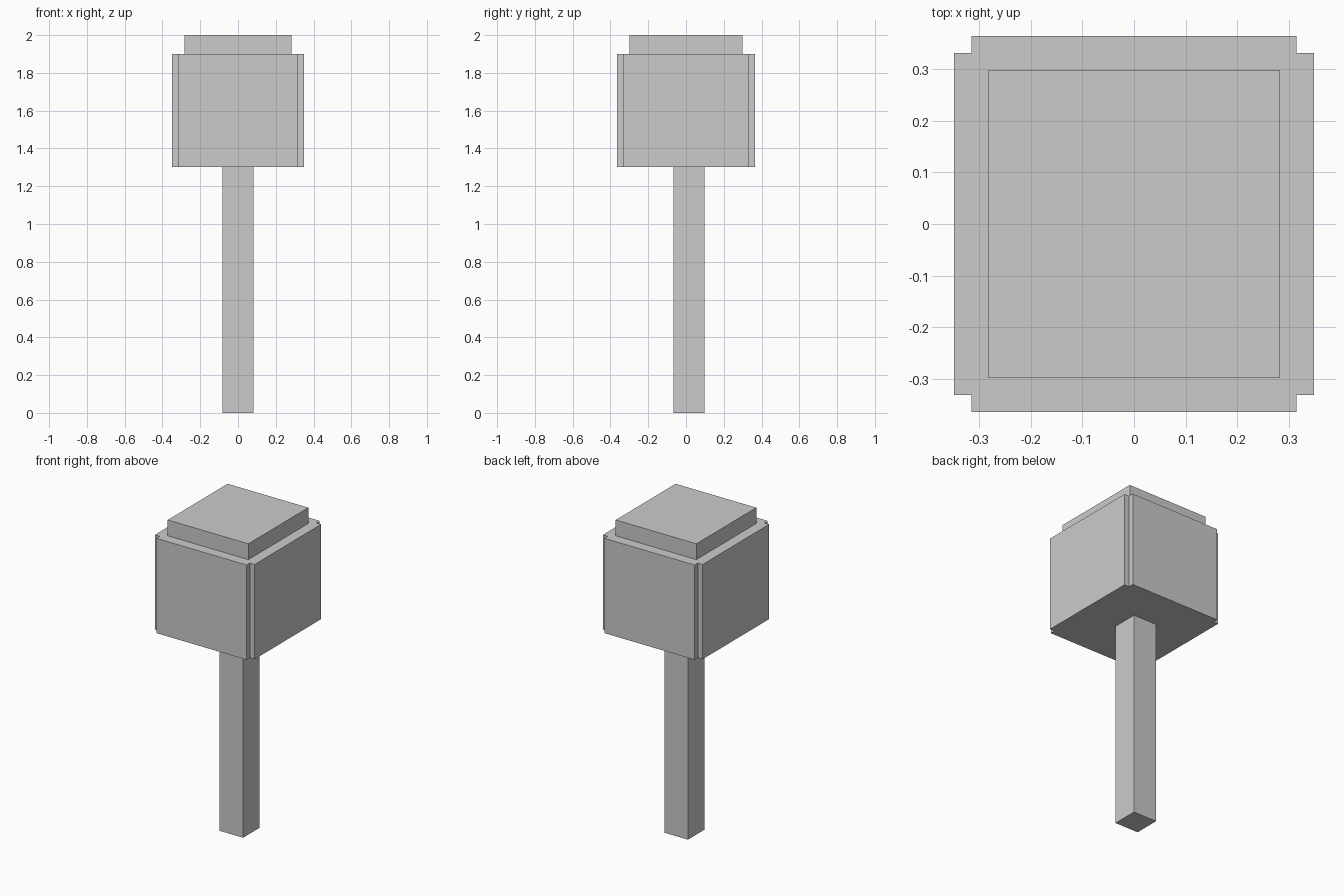
import bpy
import bmesh

cube = bpy.data.objects.get("Cube")
if cube:
    bpy.data.objects.remove(cube, do_unlink=True)

# Single plain grey finish
GREY = (0.6, 0.6, 0.6, 1.0)
grey = bpy.data.materials.new("plain_grey")
grey.use_nodes = True
grey.diffuse_color = GREY
grey.node_tree.nodes["Principled BSDF"].inputs["Base Color"].default_value = GREY


def prism(name, outline, bottom, top):
    """Extrude a flat outline upwards into a solid."""
    bm = bmesh.new()
    base = bm.faces.new([bm.verts.new((x, y, bottom)) for x, y in outline])
    result = bmesh.ops.extrude_face_region(bm, geom=[base], use_keep_orig=True)
    raised = [v for v in result["geom"] if isinstance(v, bmesh.types.BMVert)]
    bmesh.ops.translate(bm, verts=raised, vec=(0, 0, top - bottom))
    bmesh.ops.recalc_face_normals(bm, faces=bm.faces)
    mesh = bpy.data.meshes.new(name)
    bm.to_mesh(mesh)
    bm.free()
    mesh.materials.append(grey)
    obj = bpy.data.objects.new(name, mesh)
    bpy.context.collection.objects.link(obj)
    return obj


def rectangle(half_x, half_y, centre_y=0.0):
    return [(sx * half_x, centre_y + sy * half_y)
            for sx, sy in ((-1, -1), (1, -1), (1, 1), (-1, 1))]


def notched_rectangle(half_x, half_y, notch):
    """Rectangle with a small square cut out of each corner."""
    ix, iy = half_x - notch, half_y - notch
    corner = [(half_x, iy), (ix, iy), (ix, half_y)]
    outline = []
    for sx, sy in ((1, 1), (-1, 1), (-1, -1), (1, -1)):
        points = [(sx * x, sy * y) for x, y in corner]
        outline += points if sx * sy > 0 else points[::-1]
    return outline


# Handle, set slightly towards the back
prism("handle", rectangle(0.0825, 0.0825, 0.016), 0.0, 1.301)

# Block head with notched vertical corners
prism("head_block", notched_rectangle(0.349, 0.365, 0.0335), 1.301, 1.9)

# Raised cap on the head
prism("head_cap", rectangle(0.282, 0.299), 1.9, 2.0)
